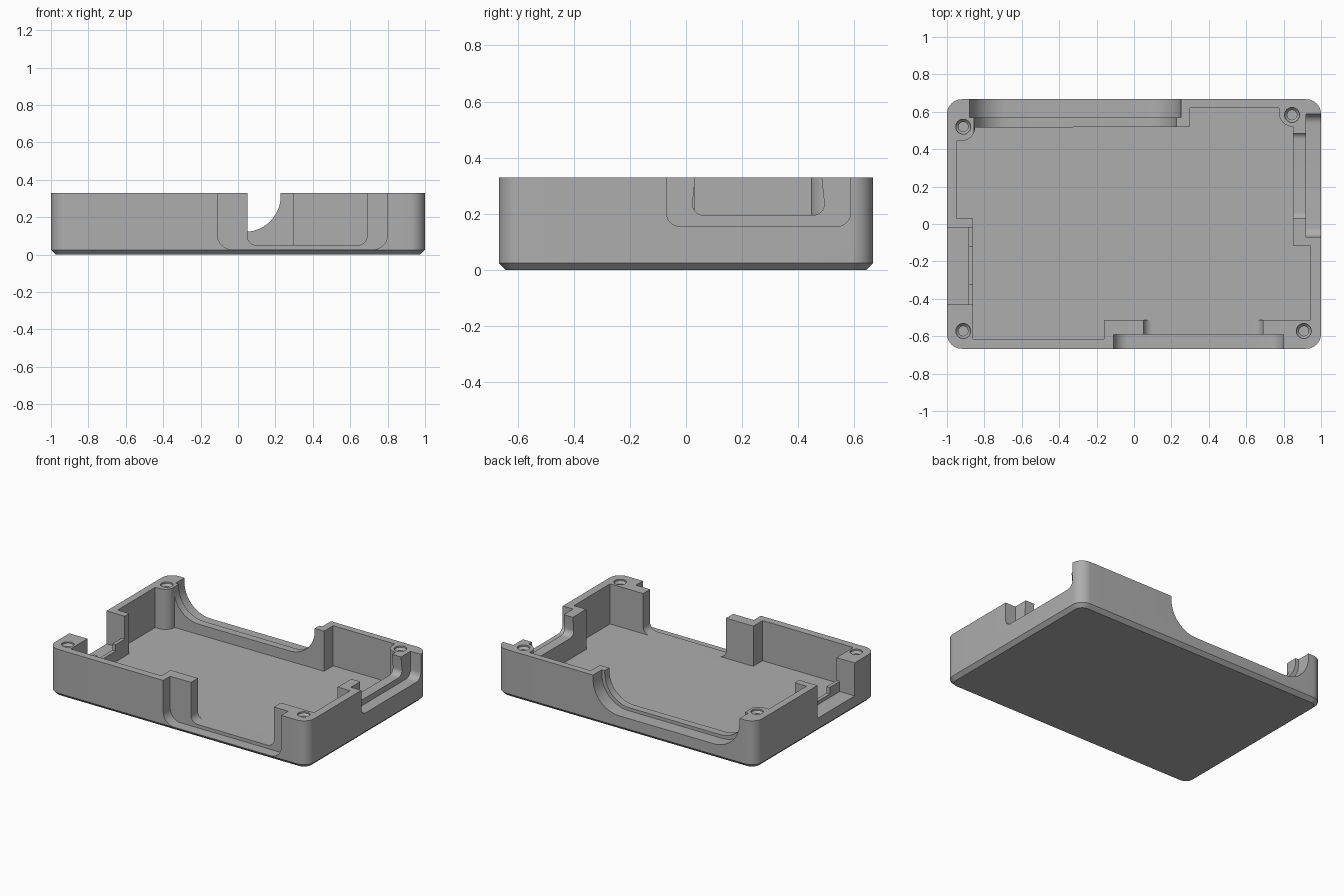
import bpy, bmesh, math
from mathutils import Vector

cube = bpy.data.objects.get("Cube")
if cube:
    bpy.data.objects.remove(cube, do_unlink=True)

TOP, FLOOR, OVER = 0.33, 0.05, 0.45

grey = bpy.data.materials.new("plain grey")
grey.use_nodes = True
colour = (0.42, 0.42, 0.42, 1)
grey.diffuse_color = colour
grey.node_tree.nodes["Principled BSDF"].inputs["Base Color"].default_value = colour


def arc(cx, cy, r, a0, a1, n=12):
    """Points on an arc, angles in degrees."""
    return [(cx + r * math.cos(math.radians(a0 + (a1 - a0) * i / n)),
             cy + r * math.sin(math.radians(a0 + (a1 - a0) * i / n))) for i in range(n + 1)]


def loft(name, rings):
    """Closed solid through rings with equal point counts."""
    bm = bmesh.new()
    loops = [[bm.verts.new(p) for p in ring] for ring in rings]
    n = len(loops[0])
    for a, b in zip(loops, loops[1:]):
        for i in range(n):
            j = (i + 1) % n
            bm.faces.new((a[i], a[j], b[j], b[i]))
    bm.faces.new(loops[0][::-1])
    bm.faces.new(loops[-1])
    bmesh.ops.recalc_face_normals(bm, faces=bm.faces)
    mesh = bpy.data.meshes.new(name)
    bm.to_mesh(mesh)
    bm.free()
    obj = bpy.data.objects.new(name, mesh)
    mesh.materials.append(grey)
    bpy.context.collection.objects.link(obj)
    return obj


def prism(name, profile, axis, lo, hi):
    """Extrude a 2D profile along x, y or z."""
    place = {"x": lambda u, v, d: (d, u, v),
             "y": lambda u, v, d: (u, d, v),
             "z": lambda u, v, d: (u, v, d)}[axis]
    return loft(name, [[place(u, v, d) for u, v in profile] for d in (lo, hi)])


def notch(lo, hi, base, r, flare=0.0):
    """U-shaped opening with rounded lower corners, open at the top."""
    a, b = lo - flare, hi + flare
    return ([(lo, OVER), (lo, TOP)] + arc(a + r, base + r, r, 180, 270)
            + arc(b - r, base + r, r, 270, 360) + [(hi, TOP), (hi, OVER)])


def box_profile(lo, hi, base):
    return [(lo, base), (hi, base), (hi, OVER), (lo, OVER)]


def outline(inset, z, r=0.08):
    pts = []
    for k, (sx, sy) in enumerate(((1, 1), (-1, 1), (-1, -1), (1, -1))):
        pts += arc(sx * (1 - r), sy * (0.667 - r), r - inset, 90 * k, 90 * k + 90)
    return [(x, y, z) for x, y in pts]


# Tray body with chamfered underside
tray = loft("case_tray", [outline(0.025, 0), outline(0, 0.025), outline(0, TOP)])

# Main cavity, stepping around wall blocks and the round screw posts
cavity = ([(-0.86, -0.615), (-0.16, -0.615), (-0.16, -0.513), (0.945, -0.513),
           (0.945, -0.115), (0.85, -0.115)]
          + arc(0.85, 0.595, 0.075, 270, 180)
          + [(0.775, 0.62), (0.3, 0.62), (0.3, 0.52)]
          + arc(-0.92, 0.515, 0.07, 0, -90)
          + [(-0.95, 0.445), (-0.95, 0.03), (-0.86, 0.03)])
cutters = [prism("cavity_cutter", cavity, "z", FLOOR, OVER)]

# Port openings: a wide outer recess and a narrower inner one per wall
cutters += [
    prism("front_recess_cutter", notch(-0.11, 0.80, 0.027, 0.08), "y", -0.8, -0.59),
    prism("front_port_cutter", notch(0.05, 0.69, FLOOR, 0.05), "y", -0.62, -0.45),
    prism("back_recess_cutter", notch(-0.88, 0.25, 0.10, 0.20), "y", 0.57, 0.8),
    prism("back_port_cutter", notch(-0.855, 0.228, 0.122, 0.19), "y", 0.48, 0.62),
    prism("left_recess_cutter", notch(-0.07, 0.587, 0.155, 0.05), "x", 0.92, 1.2),
    prism("left_port_cutter", notch(0.033, 0.483, 0.195, 0.04, 0.01), "x", 0.8, 0.96),
    prism("right_recess_cutter", box_profile(-0.43, -0.02, 0.10), "x", -1.2, -0.885),
    prism("right_plate_cutter", box_profile(-0.43, -0.02, 0.17), "x", -0.95, -0.8),
    prism("right_port_cutter", box_profile(-0.32, -0.12, 0.125), "x", -0.92, -0.82),
]

# Screw holes with a countersunk rim
for i, (x, y) in enumerate(((-0.913, 0.52), (0.845, 0.583), (0.908, -0.572), (-0.913, -0.572))):
    steps = ((0.026, 0.12), (0.026, 0.305), (0.04, 0.32), (0.04, OVER))
    cutters.append(loft(f"screw_hole_cutter_{i}", [
        [(px, py, z) for px, py in arc(x, y, r, 0, 360, 24)[:-1]] for r, z in steps]))

bpy.ops.object.select_all(action="DESELECT")
bpy.context.view_layer.objects.active = tray
tray.select_set(True)
for c in cutters:
    c.hide_render = True
    mod = tray.modifiers.new(c.name, "BOOLEAN")
    mod.operation = "DIFFERENCE"
    mod.solver = "EXACT"
    mod.object = c
    bpy.ops.object.modifier_apply(modifier=mod.name)
    bpy.data.objects.remove(c, do_unlink=True)

bpy.ops.object.shade_smooth_by_angle(angle=math.radians(30))
